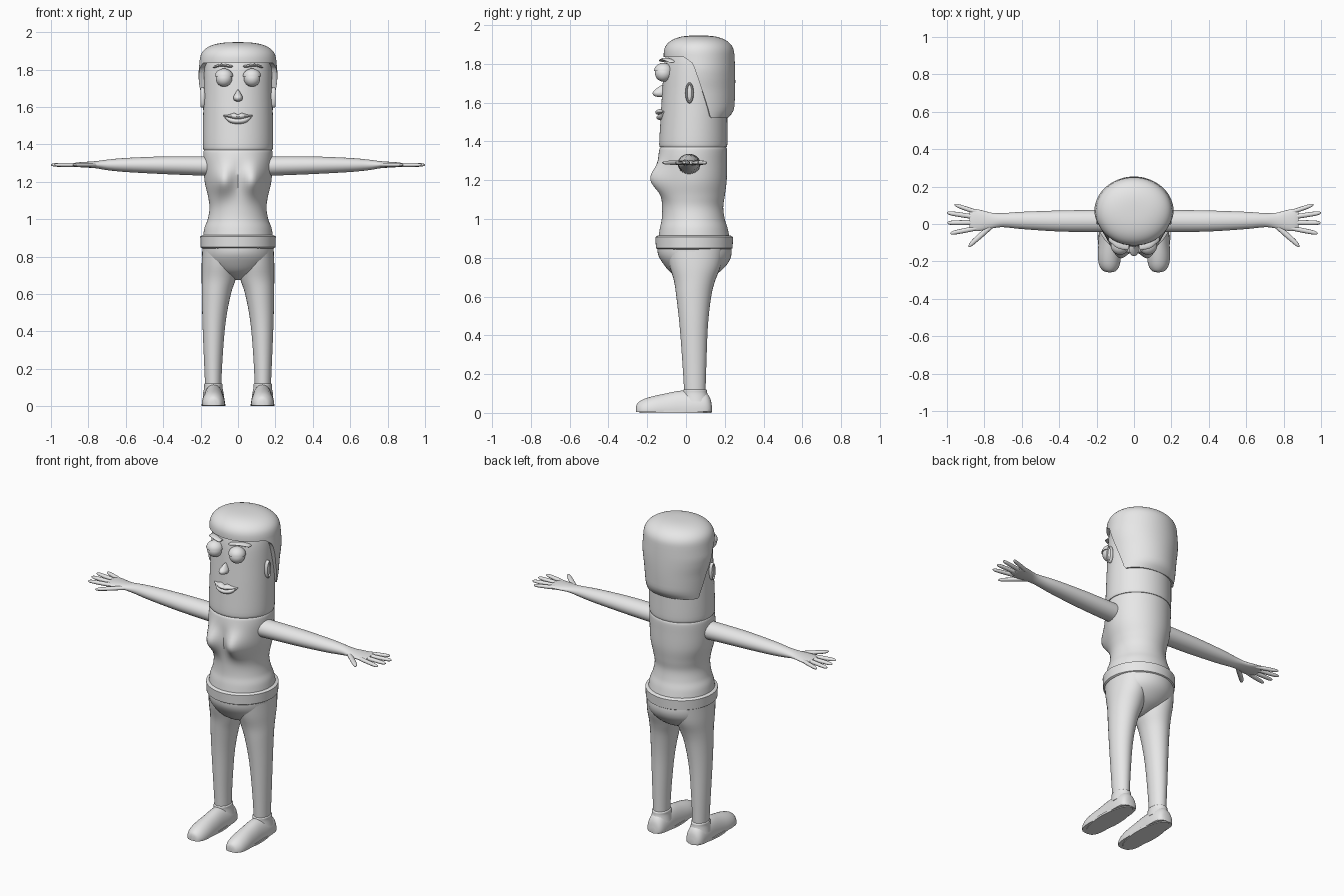
import bpy, bmesh, math
from mathutils import Matrix

if "Cube" in bpy.data.objects:
    bpy.data.objects.remove(bpy.data.objects["Cube"])

grey = bpy.data.materials.new("plain_grey")
grey.diffuse_color = (0.8, 0.8, 0.8, 1)
grey.use_nodes = True
grey.node_tree.nodes["Principled BSDF"].inputs["Base Color"].default_value = grey.diffuse_color


def finish(name, bm, side=1, angle=40):
    """Turn a bmesh into a named, smooth-shaded object, mirrored in x if side is -1."""
    for v in bm.verts:
        v.co.x *= side
    bmesh.ops.recalc_face_normals(bm, faces=bm.faces)
    mesh = bpy.data.meshes.new(name)
    bm.to_mesh(mesh)
    bm.free()
    mesh.materials.append(grey)
    obj = bpy.data.objects.new(name, mesh)
    bpy.context.collection.objects.link(obj)
    bpy.ops.object.select_all(action='DESELECT')
    obj.select_set(True)
    bpy.context.view_layer.objects.active = obj
    bpy.ops.object.shade_smooth_by_angle(angle=math.radians(angle))
    return obj


def stations(keys, steps):
    """Smoothly interpolate the key stations."""
    out = []
    for i in range(len(keys) - 1):
        p0, p1, p2, p3 = (keys[max(0, min(len(keys) - 1, i + k))] for k in (-1, 0, 1, 2))
        for s in range(steps):
            t = s / steps
            out.append([0.5 * (2 * b + (c - a) * t + (2 * a - 5 * b + 4 * c - d) * t * t
                               + (3 * b - a - 3 * c + d) * t ** 3)
                        for a, b, c, d in zip(p0, p1, p2, p3)])
    return out + [list(keys[-1])]


def skin_rings(bm, rings):
    rows = [[bm.verts.new(p) for p in r] for r in rings]
    n = len(rows[0])
    for r0, r1 in zip(rows, rows[1:]):
        for i in range(n):
            j = (i + 1) % n
            bm.faces.new((r0[i], r0[j], r1[j], r1[i]))
    bm.faces.new(rows[0])
    bm.faces.new(rows[-1])


def loft(name, axis, keys, side=1, n=32, steps=4, shape=None):
    """Loft ellipses; a key is (position, a_min, a_max, b_min, b_max)."""
    rings = []
    for pos, a0, a1, b0, b1 in stations(keys, steps):
        ring = []
        for i in range(n):
            w = 2 * math.pi * i / n
            a = (a0 + a1) / 2 + (a1 - a0) / 2 * math.cos(w)
            b = (b0 + b1) / 2 + (b1 - b0) / 2 * math.sin(w)
            p = {'z': (a, b, pos), 'x': (pos, a, b), 'y': (a, pos, b)}[axis]
            ring.append(shape(p) if shape else p)
        rings.append(ring)
    bm = bmesh.new()
    skin_rings(bm, rings)
    return finish(name, bm, side)


def ball(name, loc, size, side=1, upper_only=False):
    bm = bmesh.new()
    bmesh.ops.create_uvsphere(bm, u_segments=24, v_segments=16, radius=1)
    if upper_only:
        bmesh.ops.delete(bm, geom=[v for v in bm.verts if v.co.z < -0.01], context='VERTS')
        bmesh.ops.holes_fill(bm, edges=[e for e in bm.edges if e.is_boundary], sides=0)
    bmesh.ops.transform(bm, verts=bm.verts,
                        matrix=Matrix.Translation(loc) @ Matrix.Diagonal((*size, 1)))
    return finish(name, bm, side)


# Torso with a bust pushed out of the front
def bust(p):
    x, y, z = p
    if y < 0.03:
        push = math.exp(-((abs(x) - 0.08) / 0.055) ** 2 - ((z - 1.205) / 0.075) ** 2)
        y -= 0.068 * push * min(1, (0.03 - y) / 0.1)
    return x, y, z


loft("torso", 'z', [(0.88, -.19, .19, -.145, .23), (0.95, -.18, .18, -.135, .215),
                    (1.0, -.162, .162, -.125, .2), (1.06, -.152, .152, -.123, .192),
                    (1.12, -.16, .16, -.126, .2), (1.2, -.178, .178, -.132, .21),
                    (1.3, -.185, .185, -.142, .212), (1.355, -.185, .185, -.138, .212),
                    (1.37, -.18, .18, -.13, .207)], n=64, steps=6, shape=bust)

# Belt and hips
loft("belt", 'z', [(.843, -.19, .19, -.145, .23), (.85, -.2, .2, -.155, .24),
                   (.907, -.202, .202, -.158, .243), (.914, -.19, .19, -.145, .23)],
     n=64, steps=1)
loft("hips", 'z', [(.88, -.19, .19, -.148, .23), (.82, -.19, .19, -.145, .235),
                   (.77, -.178, .178, -.118, .215), (.72, -.13, .13, -.075, .165),
                   (.69, -.06, .06, -.02, .11), (.675, -.02, .02, .02, .07)], n=48)

# Head
loft("head", 'z', [(1.37, -.18, .18, -.13, .207), (1.385, -.187, .187, -.138, .213),
                   (1.5, -.187, .187, -.132, .213), (1.65, -.184, .184, -.123, .212),
                   (1.8, -.18, .18, -.112, .21), (1.88, -.165, .165, -.09, .19)], n=64)

# Hair: a dome with a short fringe and long back
SEG = 96


def hair_point(w, u):
    """w is the angle from the front, u runs 0 at the crown to 1 at the hem."""
    d = abs(math.degrees(w))
    hem = 1.835 if d < 65 else 1.835 - .035 * min(1, (d - 65) / 15)
    if d > 80:
        hem -= .28 * min(1, (d - 80) / 30)
    if u < 0.5:
        q = math.pi * u
        z, r = 1.85 + .096 * math.cos(q) ** 0.85, math.sin(q) ** 0.72
    else:
        z, r = 1.85 + (hem - 1.85) * (u - .5) * 2, 1
    back = max(0, -math.cos(w))
    low = max(0, (1.72 - z) / .2)
    rx = .203 + .009 * max(0, 1 - abs(z - 1.77) / .1) - .018 * low
    ry = .183 if back == 0 else .178 + .008 * math.sin(math.pi * min(1, (1.9 - z) / .38))
    ry -= .03 * max(0, (1.58 - z) / .06) ** 2 * back
    return rx * r * math.sin(w), .068 - ry * r * math.cos(w), z


angles = [-math.pi + 2 * math.pi * i / SEG for i in range(SEG)]
hair_rings = [[hair_point(w, max(k, .3) / 32) for w in angles] for k in range(33)]
hair_rings.append([(x * .82, .068 + (y - .068) * .82, z + .005) for x, y, z in hair_rings[-1]])
bm = bmesh.new()
skin_rings(bm, hair_rings)
bm.faces.ensure_lookup_table()
bmesh.ops.delete(bm, geom=[bm.faces[-1]], context='FACES_ONLY')
finish("hair", bm, angle=50)

# Nose and lips
loft("nose", 'z', [(1.692, -.003, .003, -.125, -.1), (1.672, -.015, .015, -.153, -.1),
                   (1.652, -.025, .025, -.172, -.1), (1.635, -.02, .02, -.165, -.1),
                   (1.628, -.004, .004, -.14, -.1)], n=20)


def lip(name, half):
    keys = [(-x, *rest) for x, *rest in reversed(half) if x > 0] + half
    loft(name, 'x', keys, n=16)


lip("upper_lip", [(0, -.157, -.1, 1.535, 1.559), (.02, -.157, -.1, 1.535, 1.567),
                  (.05, -.142, -.09, 1.543, 1.559), (.078, -.118, -.09, 1.551, 1.556)])
lip("lower_lip", [(0, -.153, -.1, 1.508, 1.539), (.04, -.145, -.1, 1.514, 1.544),
                  (.062, -.13, -.09, 1.531, 1.549), (.078, -.117, -.09, 1.55, 1.555)])

# Paired parts
for s, tag in ((1, "left"), (-1, "right")):
    ball("eye_" + tag, (.075, -.116, 1.752), (.044, .044, .044), s)
    ball("eyelid_" + tag, (.075, -.116, 1.762), (.049, .049, .043), s, upper_only=True)
    loft("eyebrow_" + tag, 'x', [(.028, -.133, -.1, 1.815, 1.82), (.04, -.139, -.1, 1.81, 1.824),
                                 (.09, -.128, -.08, 1.816, 1.831),
                                 (.125, -.1, -.06, 1.808, 1.82),
                                 (.135, -.09, -.06, 1.807, 1.811)], s, n=12)
    # Ear: a rim around a flat lobe
    ball("ear_" + tag, (.185, .018, 1.65), (.014, .02, .05), s)
    bm = bmesh.new()
    skin = []
    for i in range(28):
        w = 2 * math.pi * i / 28
        skin.append([bm.verts.new((.19 + .011 * math.sin(q),
                                   .018 + math.cos(w) * (.016 + .006 * math.cos(q)),
                                   1.65 + math.sin(w) * (.047 + .007 * math.cos(q))))
                     for q in (2 * math.pi * k / 10 for k in range(10))])
    for i in range(28):
        for k in range(10):
            a, b = skin[i], skin[(i + 1) % 28]
            bm.faces.new((a[k], a[(k + 1) % 10], b[(k + 1) % 10], b[k]))
    finish("ear_rim_" + tag, bm, s)

    # Arm running into the palm
    loft("arm_" + tag, 'x', [(.12, -.043, .075, 1.23, 1.335), (.2, -.043, .075, 1.233, 1.336),
                             (.4, -.04, .072, 1.241, 1.335), (.6, -.027, .065, 1.252, 1.327),
                             (.7, -.017, .058, 1.262, 1.318), (.76, -.024, .06, 1.272, 1.31),
                             (.82, -.036, .075, 1.276, 1.306), (.86, -.036, .08, 1.279, 1.303),
                             (.88, -.02, .066, 1.284, 1.298)], s)
    # Fingers and thumb: base x, base y, tip x, tip y, radius
    digits = {"thumb": (.75, -.0, .885, -.118, .019), "index_finger": (.83, -.02, .983, -.05, .013),
              "middle_finger": (.84, .008, .998, .006, .0135),
              "ring_finger": (.84, .036, 1.0, .06, .013),
              "little_finger": (.82, .056, .96, .103, .0125)}
    for digit, (x0, y0, x1, y1, r) in digits.items():
        keys = []
        for t, f in ((0, .9), (.4, 1), (.8, .9), (.95, .6), (1, .12)):
            y = y0 + (y1 - y0) * t
            keys.append((x0 + (x1 - x0) * t, y - r * f, y + r * f,
                         1.29 - .011 * f, 1.29 + .011 * f))
        loft(f"{digit}_{tag}", 'x', keys, s, n=12)

    # Leg and shoe collar
    loft("leg_" + tag, 'z', [(.09, .09, .175, -.008, .1), (.25, .083, .182, -.018, .105),
                             (.45, .066, .19, -.033, .113), (.6, .038, .193, -.05, .13),
                             (.68, .012, .194, -.062, .15), (.76, -.002, .194, -.085, .18),
                             (.85, -.002, .19, -.1, .195)], s)
    loft("shoe_collar_" + tag, 'z', [(.06, .075, .188, -.02, .122), (.1, .083, .181, -.016, .11),
                                     (.118, .083, .181, -.015, .108),
                                     (.122, .09, .175, -.008, .1)], s)

    # Shoe with a flat underside, and a thin sole
    def flat(p):
        return p[0], p[1], max(.004, p[2])

    loft("shoe_" + tag, 'y', [(-.258, .12, .14, -.01, .03), (-.25, .095, .165, -.03, .05),
                              (-.22, .077, .186, -.05, .07), (-.17, .07, .193, -.06, .086),
                              (-.1, .071, .19, -.07, .101), (-.03, .073, .188, -.07, .114),
                              (.05, .072, .19, -.07, .115), (.1, .078, .186, -.06, .105),
                              (.125, .092, .172, -.04, .075), (.134, .115, .15, -.01, .03)],
         s, shape=flat)
    loft("sole_" + tag, 'z', [(0, .068, .195, -.24, .132), (.012, .068, .195, -.242, .134)],
         s, n=40, steps=1,
         shape=lambda p: (.1315 + (p[0] - .1315) * (1 if abs(p[1] + .05) < .06 else .98),
                          p[1], p[2]))
